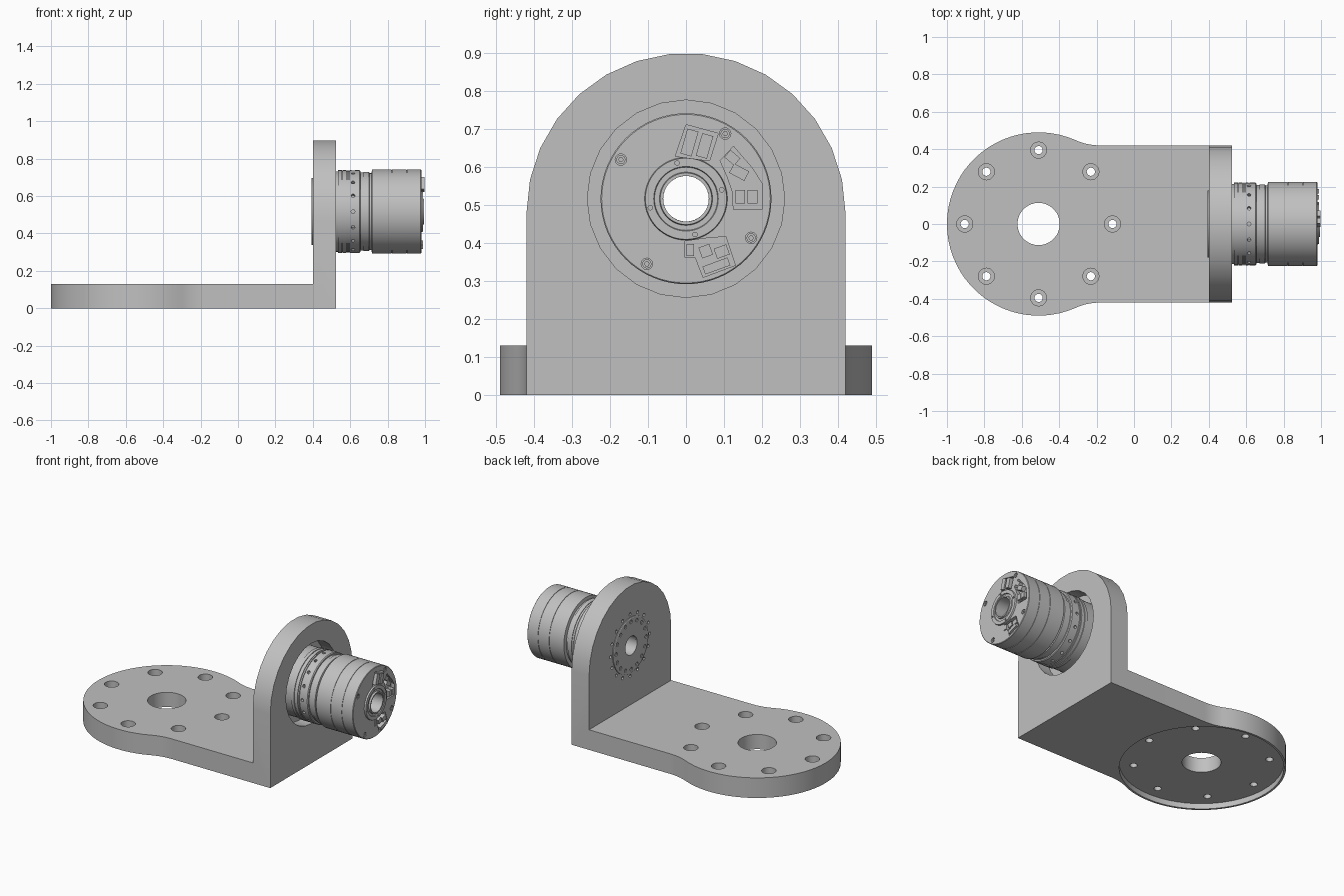
import bpy, bmesh
from math import sin, cos, pi, radians, atan2
from mathutils import Matrix, Vector

cube = bpy.data.objects.get("Cube")
if cube:
    bpy.data.objects.remove(cube)

grey = bpy.data.materials.new("machined_grey")
grey.use_nodes = True
colour = (0.53, 0.53, 0.53, 1)
grey.diffuse_color = colour
grey.node_tree.nodes["Principled BSDF"].inputs["Base Color"].default_value = colour

AXIS_Z = 0.517   # height of the motor axis
NECK = 0.42      # half width of the bracket
PLATE_X = -0.51  # centre of the round base
PLATE_R = 0.49


def circle(u, v, r, n=32, start=0.0):
    return [(u + r * cos(start + 2 * pi * i / n), v + r * sin(start + 2 * pi * i / n)) for i in range(n)]


def arc(u, v, r, a0, a1, n):
    return [(u + r * cos(a0 + (a1 - a0) * i / n), v + r * sin(a0 + (a1 - a0) * i / n)) for i in range(n + 1)]


def rect(u, v, w, h, deg=0):
    c, s = cos(radians(deg)), sin(radians(deg))
    return [(u + a * w / 2 * c - b * h / 2 * s, v + a * w / 2 * s + b * h / 2 * c)
            for a, b in ((-1, -1), (1, -1), (1, 1), (-1, 1))]


def up(u, v, w):
    return Vector((u, v, w))


def along_x(u, v, w):
    return Vector((w, u, AXIS_Z + v))


def prism(bm, outline, lo, hi, place):
    """Extrude a closed outline between two levels."""
    a = [bm.verts.new(place(u, v, lo)) for u, v in outline]
    b = [bm.verts.new(place(u, v, hi)) for u, v in outline]
    bm.faces.new(a[::-1])
    bm.faces.new(b)
    n = len(a)
    for i in range(n):
        bm.faces.new((a[i], a[(i + 1) % n], b[(i + 1) % n], b[i]))


def finish(name, bm):
    bmesh.ops.recalc_face_normals(bm, faces=bm.faces)
    mesh = bpy.data.meshes.new(name)
    bm.to_mesh(mesh)
    bm.free()
    mesh.materials.append(grey)
    ob = bpy.data.objects.new(name, mesh)
    bpy.context.collection.objects.link(ob)
    return ob


def prisms(name, parts, place):
    bm = bmesh.new()
    for outline, lo, hi in parts:
        prism(bm, outline, lo, hi, place)
    return finish(name, bm)


def select(ob):
    bpy.ops.object.select_all(action='DESELECT')
    ob.select_set(True)
    bpy.context.view_layer.objects.active = ob


def combine(ob, other, operation='DIFFERENCE'):
    select(ob)
    mod = ob.modifiers.new("combine", 'BOOLEAN')
    mod.operation = operation
    mod.solver = 'EXACT'
    mod.object = other
    bpy.ops.object.modifier_apply(modifier=mod.name)
    bpy.data.objects.remove(other)


def smooth(ob):
    select(ob)
    bpy.ops.object.shade_smooth_by_angle(angle=radians(30))


def lathe(name, profile, n=64):
    """Spin a closed (x, radius) profile about the motor axis."""
    bm = bmesh.new()
    rings = [[bm.verts.new(along_x(r * cos(2 * pi * i / n), r * sin(2 * pi * i / n), x))
              for i in range(n)] for x, r in profile]
    for a, b in zip(rings, rings[1:] + rings[:1]):
        for i in range(n):
            j = (i + 1) % n
            bm.faces.new((a[i], a[j], b[j], b[i]))
    return finish(name, bm)


# Base plate: round end blended into a straight neck
fillet_x, fillet_r = -0.18, 0.323
touch = atan2(NECK + fillet_r, fillet_x - PLATE_X)
blend = arc(fillet_x, NECK + fillet_r, fillet_r, -pi / 2, touch - pi, 8)
half = [(0.45, NECK)] + blend
outline = half + arc(PLATE_X, 0, PLATE_R, touch, 2 * pi - touch, 44)[1:-1] + [(x, -y) for x, y in half[::-1]]
bracket = prisms("bracket", [(outline, 0, 0.13)], up)

# Upright plate with an arched top
arch = arc(0, 0.48 - AXIS_Z, NECK, 0, pi, 15)
upright = [(-NECK, -AXIS_Z), (NECK, -AXIS_Z)] + arch
combine(bracket, prisms("upright", [(upright, 0.4, 0.525)], along_x), 'UNION')

# Bolt holes, counterbores, centre bore and underside recess
bolts = [(PLATE_X + 0.395 * cos(i * pi / 4), 0.395 * sin(i * pi / 4)) for i in range(8)]
combine(bracket, prisms("cutter", [(circle(x, y, 0.022, 20), -0.1, 0.2) for x, y in bolts]
                        + [(circle(PLATE_X, 0, 0.113, 36), -0.1, 0.2)], up))
combine(bracket, prisms("cutter", [(circle(x, y, 0.043, 24), 0.07, 0.2) for x, y in bolts], up))
combine(bracket, prisms("cutter", [(circle(PLATE_X, 0, 0.477, 64), -0.1, 0.035)], up))

# Motor seat, shaft passage and mounting holes in the upright
combine(bracket, prisms("cutter", [(circle(0, 0, 0.26, 24), 0.44, 0.6)], along_x))
mounts = [(0.2 * cos(i * pi / 8), 0.2 * sin(i * pi / 8)) for i in range(16)]
combine(bracket, prisms("cutter", [(circle(u, v, 0.01, 12), 0.3, 0.42) for u, v in mounts]
                        + [(circle(0, 0, 0.06, 32), 0.3, 0.6)], along_x))
smooth(bracket)

# Output flange on the inner face, with a ring of screw sockets
flange = lathe("output_flange", [(0.4, 0.06), (0.392, 0.06), (0.392, 0.175), (0.395, 0.18), (0.4, 0.18)])
sockets = [(0.153 * cos(i * pi / 8), 0.153 * sin(i * pi / 8)) for i in range(16)]
combine(flange, prisms("cutter", [(circle(u, v, 0.012, 12), 0.38, 0.397) for u, v in sockets], along_x))
smooth(flange)

# Motor housing
profile = [(0.44, 0.06), (0.44, 0.215), (0.535, 0.215), (0.535, 0.221)]


def groove(x, r, w=0.005, d=0.005):
    return [(x, r), (x, r - d), (x + w, r - d), (x + w, r)]


for gx in (0.555, 0.58, 0.592):
    profile += groove(gx, 0.221)
profile += [(0.65, 0.221), (0.655, 0.216), (0.655, 0.208), (0.672, 0.208), (0.672, 0.212),
            (0.7, 0.212), (0.703, 0.205), (0.713, 0.205), (0.717, 0.225)]
for gx in (0.82, 0.9):
    profile += groove(gx, 0.225, 0.003, 0.003)
profile += [(0.977, 0.225), (0.98, 0.222), (0.98, 0.109), (0.99, 0.107), (0.99, 0.085),
            (0.984, 0.083), (0.984, 0.07), (0.995, 0.068), (0.995, 0.06)]
motor = lathe("motor_housing", profile)

# Radial holes round the front ring
bm = bmesh.new()
for i in range(16):
    turn = Matrix.Translation((0.615, 0, AXIS_Z)) @ Matrix.Rotation(i * pi / 8, 4, 'X')
    bmesh.ops.create_cone(bm, cap_ends=True, segments=12, radius1=0.01, radius2=0.01, depth=0.06,
                          matrix=turn @ Matrix.Translation((0, 0, 0.23)))
combine(motor, finish("cutter", bm))

# Connector pockets and screw recesses in the end cap
pockets = [
    [(0, 0.195), (0.085, 0.172), (0.062, 0.1), (-0.028, 0.112)],
    [(0.09, 0.1), (0.125, 0.138), (0.175, 0.08), (0.2, 0.04), (0.2, -0.028),
     (0.125, -0.028), (0.122, 0.02), (0.108, 0.06)],
    [(-0.003, -0.112), (0.06, -0.103), (0.105, -0.1), (0.13, -0.175),
     (0.045, -0.207), (0.025, -0.155), (-0.003, -0.155)],
]


def spots(r, first):
    return [(r * cos(radians(first + 90 * i)), r * sin(radians(first + 90 * i))) for i in range(4)]


cap_screws = spots(0.2, 59)
hub_holes = spots(0.097, 14)
combine(motor, prisms("cutter", [(p, 0.955, 1.1) for p in pockets]
                      + [(circle(u, v, 0.015, 20), 0.97, 1.1) for u, v in cap_screws]
                      + [(circle(u, v, 0.006, 10), 0.975, 1.1) for u, v in hub_holes], along_x))
smooth(motor)

# Screw heads
heads = prisms("cap_screws", [(circle(u, v, 0.012, 16), 0.965, 0.979) for u, v in cap_screws], along_x)
combine(heads, prisms("cutter", [(circle(u, v, 0.006, 6), 0.973, 1.1) for u, v in cap_screws], along_x))
smooth(heads)

# Connector blocks sitting in the pockets
blocks = [(0.009, 0.148, 0.03, 0.068, -16, 0.996), (0.049, 0.139, 0.03, 0.062, -16, 0.996),
          (0.122, 0.108, 0.034, 0.025, -40, 0.982), (0.14, 0.07, 0.045, 0.028, -28, 0.982),
          (0.143, 0.005, 0.026, 0.035, 0, 0.99), (0.175, 0.005, 0.026, 0.035, 0, 0.99),
          (0.011, -0.135, 0.02, 0.032, 0, 0.982), (0.052, -0.138, 0.03, 0.03, 20, 0.982),
          (0.094, -0.139, 0.035, 0.028, 20, 0.982), (0.08, -0.177, 0.07, 0.022, 20, 0.99)]
prisms("connectors", [(rect(u, v, w, h, a), 0.95, top) for u, v, w, h, a, top in blocks], along_x)
